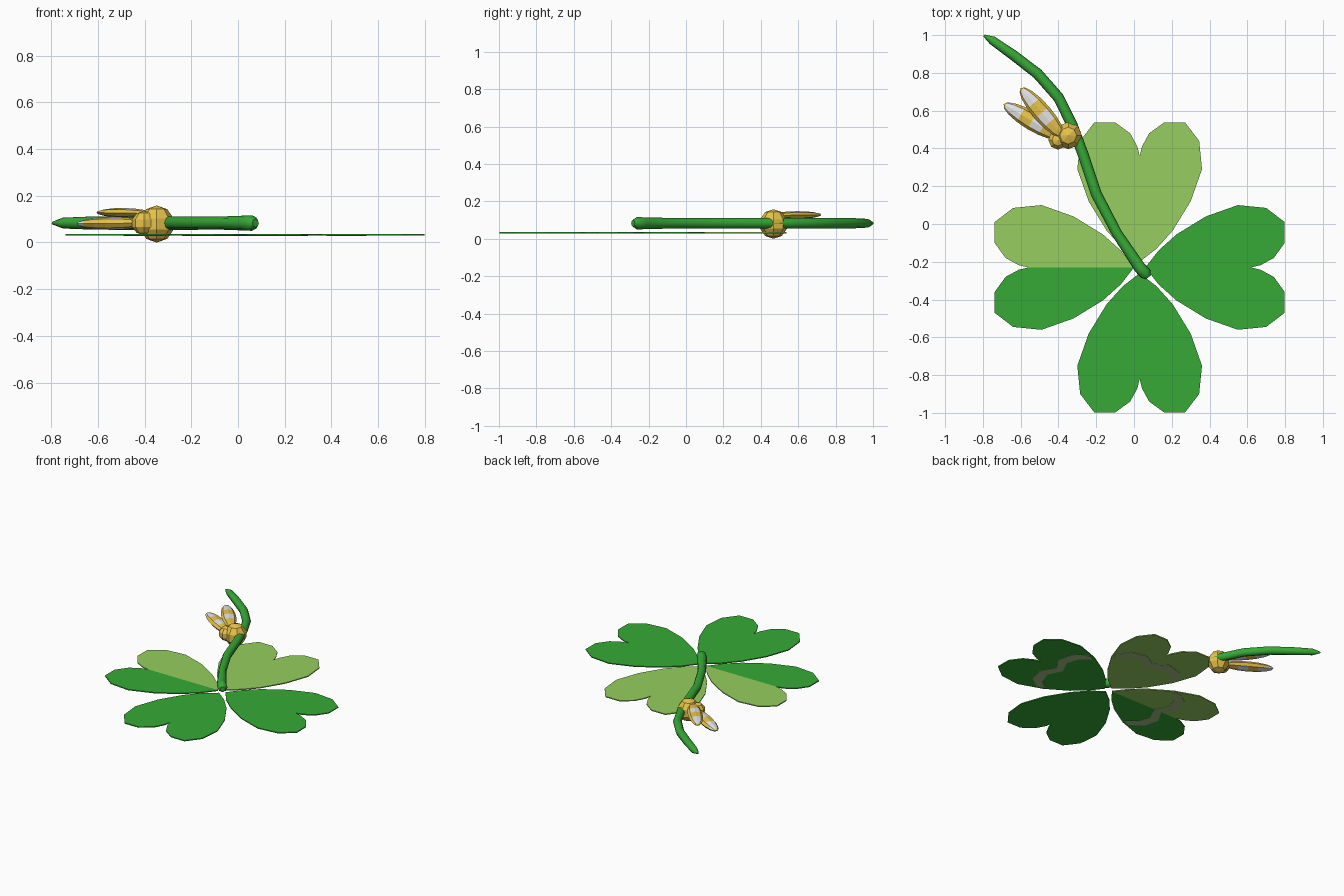
import bpy, bmesh, math
from mathutils import Matrix, Vector

cube = bpy.data.objects.get("Cube")
if cube:
    bpy.data.objects.remove(cube, do_unlink=True)


def material(name, rgb):
    m = bpy.data.materials.new(name)
    m.use_nodes = True
    m.diffuse_color = (*rgb, 1)
    m.node_tree.nodes["Principled BSDF"].inputs["Base Color"].default_value = (*rgb, 1)
    return m


dark_green = material("dark green", (0.037, 0.40, 0.037))
light_green = material("light green", (0.31, 0.62, 0.115))
mark_green = material("soft grey green", (0.36, 0.52, 0.24))
gold = material("gold", (0.85, 0.58, 0.075))
pale = material("pale grey", (0.78, 0.78, 0.78))


def finish(bm, name, mats):
    bmesh.ops.recalc_face_normals(bm, faces=bm.faces)
    mesh = bpy.data.meshes.new(name)
    bm.to_mesh(mesh)
    bm.free()
    for m in mats:
        mesh.materials.append(m)
    obj = bpy.data.objects.new(name, mesh)
    bpy.context.collection.objects.link(obj)
    return obj


# Half outlines (sideways, outward), mirrored along the midrib
LEAF = [(0, .03), (.09, .10), (.175, .195), (.27, .35), (.33, .52), (.315, .67),
        (.24, .768), (.13, .768), (.05, .71), (.012, .64), (0, .59)]
MARK = [(0, .40), (.10, .45), (.19, .42), (.25, .35), (.27, .40), (.21, .49),
        (.10, .52), (0, .46)]
CENTRE = Vector((.03, -.23, 0))


def mirrored_plate(name, half, angle, bottom, thickness, right_colour, left_colour):
    bm = bmesh.new()
    turn = Matrix.Translation(CENTRE) @ Matrix.Rotation(angle, 4, 'Z')
    for index, side in enumerate((1, -1)):
        face = bm.faces.new([bm.verts.new(turn @ Vector((side * x, y, bottom))) for x, y in half])
        face.material_index = index
    bmesh.ops.remove_doubles(bm, verts=bm.verts, dist=.0005)
    geom = bmesh.ops.extrude_face_region(bm, geom=bm.faces[:], use_keep_orig=True)["geom"]
    bmesh.ops.translate(bm, vec=(0, 0, thickness),
                        verts=[v for v in geom if isinstance(v, bmesh.types.BMVert)])
    finish(bm, name, [right_colour, left_colour])


# Four heart-shaped leaves, with curved marks beneath three of them
for name, turns, right_colour, left_colour in (
        ("back", 0, light_green, light_green), ("left", 3, dark_green, dark_green),
        ("front", 2, dark_green, dark_green), ("right", 1, light_green, dark_green)):
    angle = turns * math.pi / 2
    mirrored_plate(name + "_leaf", LEAF, angle, .029, .007, right_colour, left_colour)
    if name != "front":
        mirrored_plate(name + "_leaf_mark", MARK, angle, .027, .002, mark_green, mark_green)

# Curved stem with a rounded foot and a tapering tip
PATH = [(.075, -.283, .6), (.06, -.262, 1.15), (.03, -.23, 1.1), (-.09, -.05, .95), (-.2, .16, 1),
        (-.27, .37, 1), (-.33, .53, 1), (-.4, .67, 1), (-.51, .795, 1),
        (-.64, .895, .95), (-.75, .972, .8), (-.795, .998, .2)]
curve = bpy.data.curves.new("stem", 'CURVE')
curve.dimensions = '3D'
curve.bevel_depth = .029
curve.bevel_resolution = 2
curve.use_fill_caps = True
spline = curve.splines.new('POLY')
spline.points.add(len(PATH) - 1)
for point, (x, y, r) in zip(spline.points, PATH):
    point.co = (x, y, .083, 1)
    point.radius = r
curve.materials.append(dark_green)
stem = bpy.data.objects.new("stem", curve)
bpy.context.collection.objects.link(stem)
bpy.context.view_layer.objects.active = stem
stem.select_set(True)
bpy.ops.object.convert(target='MESH')
bpy.ops.object.shade_smooth_by_angle(angle=math.radians(50))


# Faceted bug body: a large ball and a smaller one beside it
def ball(name, centre, radius, height):
    bm = bmesh.new()
    bmesh.ops.create_uvsphere(bm, u_segments=8, v_segments=5, radius=1)
    bmesh.ops.scale(bm, vec=(radius, radius, height), verts=bm.verts)
    bmesh.ops.translate(bm, vec=centre, verts=bm.verts)
    finish(bm, name, [gold])


ball("bug_body", (-.348, .468, .079), .076, .079)
ball("bug_head", (-.402, .445, .083), .054, .052)


# Flattened wings: pale patches by ring, chosen apart for the flat sides and the rims
def wing(name, root, tip, width, thickness, flat_rings, rim_rings):
    root, tip = Vector(root), Vector(tip)
    bm = bmesh.new()
    bmesh.ops.create_uvsphere(bm, u_segments=8, v_segments=8, radius=.5)
    for f in bm.faces:
        c = f.calc_center_median()
        ring = int(math.acos(-2 * c.z) / math.pi * 8)
        f.material_index = int(ring in (flat_rings if abs(c.y) > abs(c.x) else rim_rings))
    ez = (tip - root).normalized()
    ex = Vector((0, 0, 1)).cross(ez).normalized()
    ey = ez.cross(ex)
    frame = Matrix((ex * width, ey * thickness, tip - root)).transposed()
    bm.transform(Matrix.Translation((root + tip) / 2) @ frame.to_4x4())
    finish(bm, name, [gold, pale])


wing("upper_wing", (-.375, .46, .125), (-.60, .72, .128), .098, .042, (3, 5, 6), ())
wing("lower_wing", (-.39, .455, .083), (-.69, .635, .08), .098, .055, (3, 5, 6), (6, 7))
